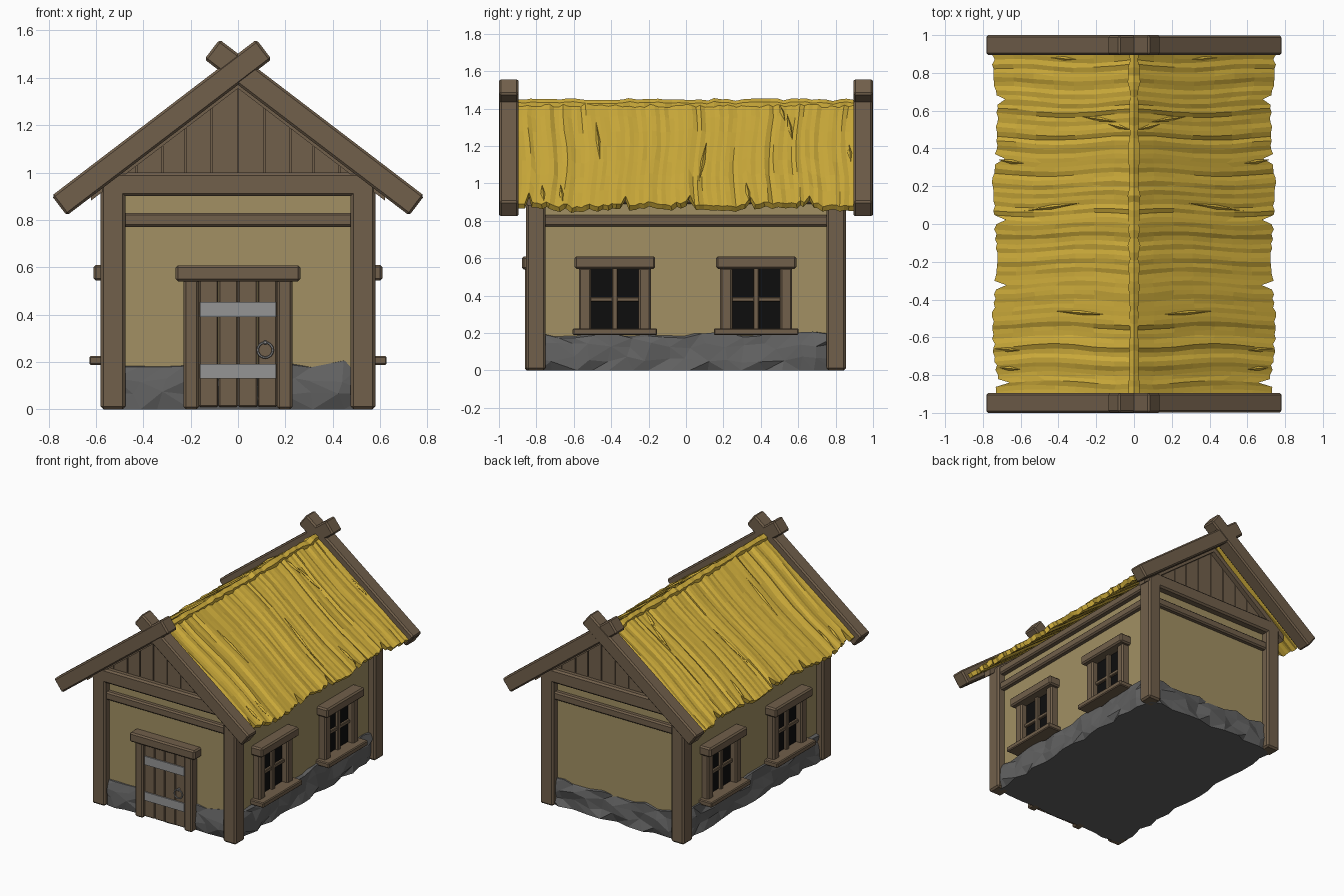
import bpy, bmesh, math, random
from mathutils import Matrix, Vector

if "Cube" in bpy.data.objects:
    bpy.data.objects.remove(bpy.data.objects["Cube"])

random.seed(4)
R = random.uniform


def material(name, rgb):
    m = bpy.data.materials.new(name)
    m.diffuse_color = (*rgb, 1)
    m.use_nodes = True
    m.node_tree.nodes["Principled BSDF"].inputs["Base Color"].default_value = m.diffuse_color
    return m


WOOD = material("wood", (0.165, 0.115, 0.07))
PLASTER = material("plaster", (0.36, 0.28, 0.125))
STRAW = material("straw", (0.64, 0.43, 0.045))
STONE = material("stone", (0.12, 0.12, 0.12))
METAL = material("metal", (0.3, 0.3, 0.3))
BLACK = material("dark_glass", (0.004, 0.004, 0.004))


def finish(name, bm, mat, bevel=0.0):
    me = bpy.data.meshes.new(name)
    bm.to_mesh(me)
    bm.free()
    ob = bpy.data.objects.new(name, me)
    bpy.context.collection.objects.link(ob)
    me.materials.append(mat)
    if bevel:
        b = ob.modifiers.new("bevel", "BEVEL")
        b.width, b.segments = bevel, 1
    return ob


def box(name, x, y, z, mat=WOOD, bevel=0.01, tilt=0.0):
    """Box from (min, max) limits, optionally tilted about its own y axis."""
    lim = (x, y, z)
    mid = Vector([(a + b) / 2 for a, b in lim])
    size = [abs(b - a) for a, b in lim]
    bm = bmesh.new()
    bmesh.ops.create_cube(bm, size=1, matrix=Matrix.Diagonal((*size, 1)))
    ob = finish(name, bm, mat, bevel)
    ob.location = mid
    ob.rotation_euler.y = tilt
    return ob


def prism(name, pts, y0, y1, mat=WOOD, bevel=0.0):
    """Outline in x, z extruded along y."""
    bm = bmesh.new()
    a = [bm.verts.new((x, y0, z)) for x, z in pts]
    b = [bm.verts.new((x, y1, z)) for x, z in pts]
    bm.faces.new(a)
    bm.faces.new(b[::-1])
    for i in range(len(pts)):
        j = (i + 1) % len(pts)
        bm.faces.new((a[i], b[i], b[j], a[j]))
    bmesh.ops.recalc_face_normals(bm, faces=bm.faces)
    return finish(name, bm, mat, bevel)


def span(s, a, b):
    return tuple(sorted((s * a, s * b)))


# Plaster walls and gable core
box("walls", (-.525, .525), (-.8, .8), (.04, .93), PLASTER, 0)
prism("gable_core", [(-.5, .93), (.5, .93), (.5, 1.0), (0, 1.38), (-.5, 1.0)], -.795, .795)

# Rough stone base: jittered ring of facets
cols = []
nx, ny = 10, 16
for i in range(nx): cols.append((-.535 + 1.07 * i / nx, -.8, 0, -1))
for i in range(ny): cols.append((.535, -.8 + 1.6 * i / ny, 1, 0))
for i in range(nx): cols.append((.535 - 1.07 * i / nx, .8, 0, 1))
for i in range(ny): cols.append((-.535, .8 - 1.6 * i / ny, -1, 0))
bm = bmesh.new()
rings = [[] for _ in range(5)]
for x, y, dx, dy in cols:
    for k, z in enumerate((0, .06, .13, .19)):
        o = R(0, .035) if k < 3 else R(-.002, .015)
        jx, jy = R(-.025, .025) * abs(dy), R(-.025, .025) * abs(dx)
        jz = R(-.018, .018) if k else 0
        rings[k].append(bm.verts.new((x + dx * o + jx, y + dy * o + jy, z + jz)))
    rings[4].append(bm.verts.new((x * .93, y * .95, .2)))
n = len(cols)
for k in range(4):
    for i in range(n):
        j = (i + 1) % n
        bm.faces.new((rings[k][i], rings[k][j], rings[k + 1][j], rings[k + 1][i]))
bm.faces.new(rings[0][::-1])
bm.faces.new(rings[4])
bmesh.ops.triangulate(bm, faces=bm.faces)
finish("stone_base", bm, STONE)

# Corner posts
for sx in (-1, 1):
    for sy in (-1, 1):
        box("corner_post", span(sx, .475, .58), span(sy, .75, .855), (0, .93), bevel=.012)

# Side rails and wall plates
for s in (-1, 1):
    box("side_rail", span(s, .5, .56), (-.76, .76), (.77, .83))
    box("wall_plate", span(s, .5, .565), (-.76, .76), (.89, .95))

SLOPE = .763
TILT = math.atan2(.66, .865)
for s in (-1, 1):
    # Gable end: rail, tie beam, planks
    box("end_rail", (-.49, .49), span(s, .77, .835), (.77, .83))
    prism("tie_beam", [(-.58, .9), (.58, .9), (.58, .945), (.51, 1.0), (-.51, 1.0), (-.58, .945)],
          s * .75, s * .855, bevel=.012)
    edges = [-.48, -.43, -.32, -.22, -.11, 0, .11, .22, .32, .43, .48]
    for a, b in zip(edges, edges[1:]):
        a, b = a + .003, b - .003
        prism("gable_plank", [(a, .98), (b, .98), (b, 1.385 - SLOPE * abs(b)), (a, 1.385 - SLOPE * abs(a))],
              s * .78, s * .815)
    for m in (-1, 1):
        # Inner rafters under the thatch
        pts = [(0, 1.355), (0, 1.4), (m * .62, 1.4 - SLOPE * .62), (m * .62, 1.355 - SLOPE * .62)]
        prism("inner_rafter", pts, s * .79, s * .85)
        # Crossed barge boards
        e = .003 * (m > 0)
        cx, cz, L = m * .3225, 1.19, 1.088
        box("barge_board", (cx - L / 2, cx + L / 2), span(s, .895, 1 - e), (cz - .0525, cz + .0525),
            bevel=.01, tilt=m * TILT)

# Windows, two on each long side
for s in (-1, 1):
    for c in (-.38, .375):
        box("window_pane", span(s, .5, .533), (c - .14, c + .14), (.21, .56), BLACK, 0)
        box("window_mullion", span(s, .52, .555), (c - .015, c + .015), (.21, .55), bevel=.004)
        box("window_crossbar", span(s, .52, .55), (c - .14, c + .14), (.367, .392), bevel=.004)
        for d in (-1, 1):
            box("window_jamb", span(s, .5, .578), (c + d * .16 - .033, c + d * .16 + .033), (.21, .55))
        box("window_lintel", span(s, .5, .61), (c - .215, c + .215), (.543, .61))
        box("window_sill", span(s, .5, .628), (c - .226, c + .226), (.188, .225), bevel=.006)

# Door on the front
for a in (-.165, -.0825, 0, .0825):
    box("door_plank", (a + .001, a + .0815), (-.842, -.78), (.01, .55), bevel=.005)
for s in (-1, 1):
    box("door_post", span(s, .165, .23), (-.862, -.78), (0, .55))
box("door_lintel", (-.263, .263), (-.877, -.78), (.54, .608))
for z in (.13, .39):
    box("door_strap", (-.16, .16), (-.85, -.82), (z, z + .062), METAL, 0)
bpy.ops.mesh.primitive_torus_add(major_radius=.032, minor_radius=.005, major_segments=16, minor_segments=6,
                                 location=(.115, -.852, .25), rotation=(math.pi / 2, 0, 0))
ring = bpy.context.object
ring.name = "door_ring"
ring.data.materials.append(METAL)
box("ring_staple", (.107, .123), (-.862, -.83), (.274, .29), METAL, .003)


# Thatch: one rippled slope, thickened and mirrored
def roof_z(x):
    return 1.433 - .742 * x


NC, NR = 76, 7
notches = (-.84, -.3, .02, .33, .64)
bm = bmesh.new()
grid = []
for i in range(NC + 1):
    y = -.91 + 1.82 * i / NC
    h = R(-.009, .009)
    eave = .735 + R(-.008, .01) + .01 * math.sin(9 * y)
    if any(abs(y - c) < .0125 for c in notches):
        eave -= R(.045, .08)
    row = []
    for j in range(NR + 1):
        t = j / NR
        x = t * eave
        wander = 0 if i in (0, NC) else .012 * math.sin(6 * t + 3 * y) + R(-.003, .003)
        row.append(bm.verts.new((x, y + wander, roof_z(x) + h + R(-.003, .003))))
    grid.append(row)
for i in range(NC):
    for j in range(NR):
        bm.faces.new((grid[i][j], grid[i][j + 1], grid[i + 1][j + 1], grid[i + 1][j]))
thatch = finish("thatch_roof", bm, STRAW)
sol = thatch.modifiers.new("thickness", "SOLIDIFY")
sol.thickness, sol.offset = .032, -1
thatch.modifiers.new("mirror", "MIRROR")

# Loose straw slivers lying on the slopes: x0, y0, x1, y1
bm = bmesh.new()
for x0, y0, x1, y1 in ((.09, .54, .28, .57), (.29, .11, .58, .07), (.15, -.48, .42, -.46), (.58, .32, .72, .34),
                       (.6, -.77, .72, -.76), (.02, .5, .14, .53), (.3, .87, .44, .88), (.6, -.67, .74, -.66)):
    mx, my = (x0 + x1) / 2, (y0 + y1) / 2
    v = [bm.verts.new((x, y, roof_z(x) + dz)) for x, y, dz in
         ((x0, y0, .004), (mx, my - .012, .003), (x1, y1, .004), (mx, my + .012, .003), (mx, my, .018), (mx, my, -.015))]
    for k in range(4):
        bm.faces.new((v[k], v[(k + 1) % 4], v[4]))
        bm.faces.new((v[(k + 1) % 4], v[k], v[5]))
finish("straw_slivers", bm, STRAW).modifiers.new("mirror", "MIRROR")

# Ragged ridge cap
bm = bmesh.new()
prev = None
for i in range(49):
    y = -.9 + 1.8 * i / 48
    w, h = R(.02, .034), R(1.44, 1.456)
    cur = [bm.verts.new(p) for p in ((-w, y, 1.405), (-w, y, h - .018), (0, y + R(-.008, .008), h),
                                     (w, y, h - .018), (w, y, 1.405))]
    if prev:
        for k in range(5):
            m = (k + 1) % 5
            bm.faces.new((prev[k], prev[m], cur[m], cur[k]))
    else:
        bm.faces.new(cur)
    prev = cur
bm.faces.new(prev[::-1])
bmesh.ops.recalc_face_normals(bm, faces=bm.faces)
finish("thatch_ridge", bm, STRAW)
